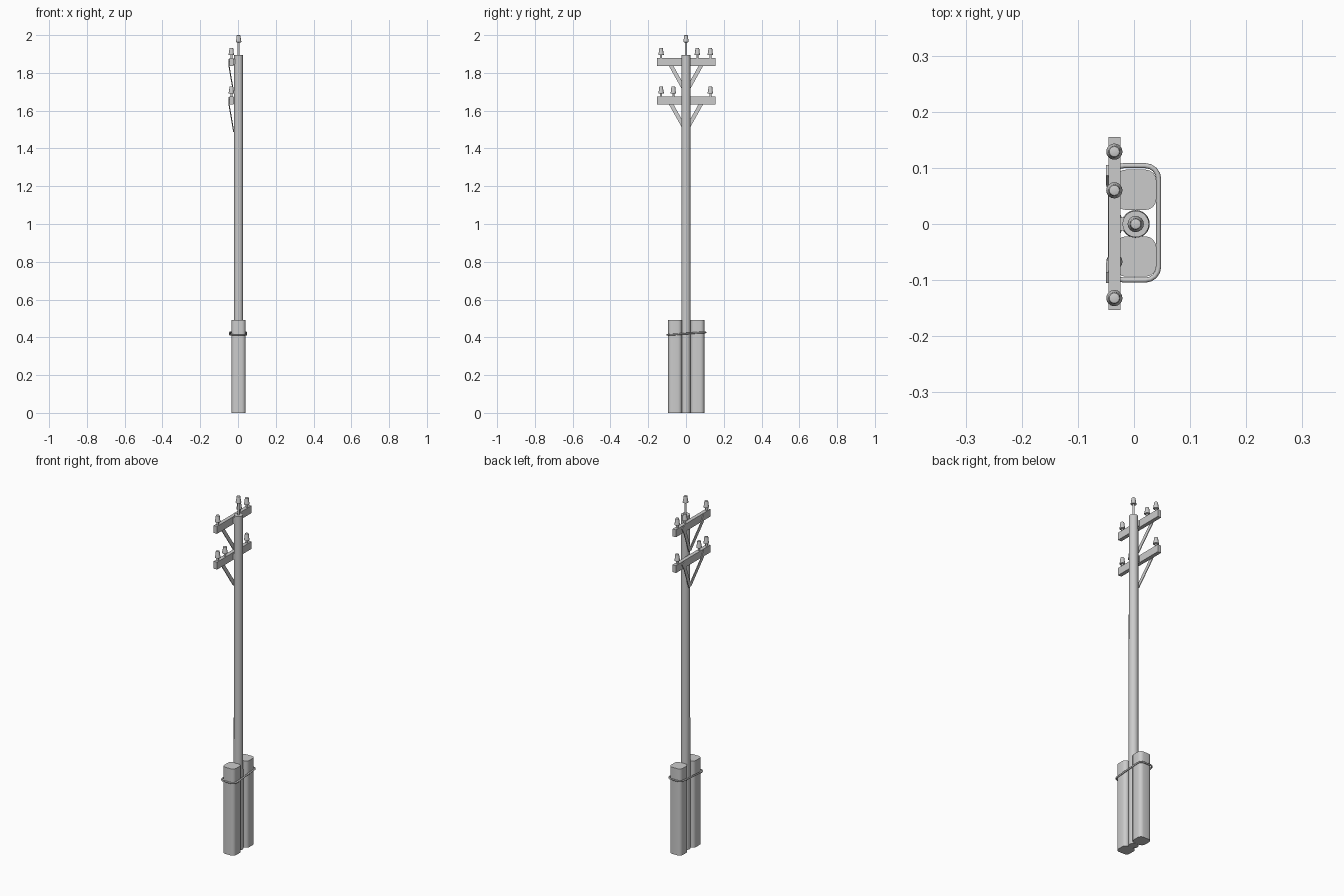
import bpy, bmesh, math
from mathutils import Vector

if "Cube" in bpy.data.objects:
    bpy.data.objects.remove(bpy.data.objects["Cube"])

PX = 0.003  # pole centre in x


def finish(name, bm, smooth=True):
    bmesh.ops.recalc_face_normals(bm, faces=bm.faces)
    me = bpy.data.meshes.new(name)
    bm.to_mesh(me)
    bm.free()
    ob = bpy.data.objects.new(name, me)
    bpy.context.collection.objects.link(ob)
    if smooth:
        bpy.ops.object.select_all(action='DESELECT')
        ob.select_set(True)
        bpy.context.view_layer.objects.active = ob
        bpy.ops.object.shade_smooth_by_angle(angle=math.radians(40))
    return ob


def loft(name, rings):
    """Skin a stack of equal-length closed rings and cap both ends."""
    bm = bmesh.new()
    vs = [[bm.verts.new(p) for p in r] for r in rings]
    n = len(vs[0])
    for a, b in zip(vs, vs[1:]):
        for i in range(n):
            bm.faces.new((a[i], a[(i + 1) % n], b[(i + 1) % n], b[i]))
    bm.faces.new(vs[0][::-1])
    bm.faces.new(vs[-1])
    return finish(name, bm)


def lathe(name, profile, x, y, z, n=16):
    ang = [2 * math.pi * i / n for i in range(n)]
    return loft(name, [[(x + r * math.cos(a), y + r * math.sin(a), z + h) for a in ang]
                       for r, h in profile])


def rounded_rect(cx, cy, hx, hy, r, seg=4, bulge=0.0):
    pts = []
    for k, (sx, sy) in enumerate([(1, 1), (-1, 1), (-1, -1), (1, -1)]):
        for i in range(seg + 1):
            a = math.pi / 2 * (k + i / seg)
            pts.append((cx + sx * (hx - r) + r * math.cos(a),
                        cy + sy * (hy - r) + r * math.sin(a)))
    return pts


def box(name, lo, hi):
    return loft(name, [[(lo[0], lo[1], z), (hi[0], lo[1], z), (hi[0], hi[1], z), (lo[0], hi[1], z)]
                       for z in (lo[2], hi[2])])


# Main pole
lathe("pole", [(0.025, 0), (0.0235, 1.894)], PX, 0, 0, 24)

# Support stubs on both sides of the pole
for side, cy in (("left", -0.058), ("right", 0.061)):
    outline = rounded_rect(0.003, cy, 0.037, 0.036, 0.02)
    loft("stub_post_" + side, [[(x, y, z) for x, y in outline] for z in (0, 0.492)])

# Wire loop lashed around the stubs, slightly slanted
cu = bpy.data.curves.new("lashing_wire", 'CURVE')
cu.dimensions = '3D'
cu.bevel_depth = 0.0045
cu.bevel_resolution = 2
loop = rounded_rect(0.001, 0.002, 0.043, 0.102, 0.024)
sp = cu.splines.new('POLY')
sp.points.add(len(loop) - 1)
for p, (x, y) in zip(sp.points, loop):
    p.co = (x, y, 0.42 + 0.09 * y if abs(y) < 0.07 else 0.42 + math.copysign(0.006, y), 1)
sp.use_cyclic_u = True
bpy.context.collection.objects.link(bpy.data.objects.new("lashing_wire", cu))


# Insulator: pin plus flared bell, base at z
def insulator(name, x, y, z, pin):
    lathe(name + "_pin", [(0.006, -0.005), (0.006, pin + 0.01)], x, y, z, 10)
    bell = [(0.011, 0), (0.0145, 0.001), (0.0145, 0.006), (0.0125, 0.012), (0.0105, 0.032),
            (0.009, 0.037), (0.006, 0.038)]
    lathe(name + "_bell", bell, x, y, z + pin)


# Flat brace strap: lies on the arm face, then bends back to the pole
def brace(name, side, zb):
    path = [Vector((-0.0475, side * 0.096, zb + 0.033)),
            Vector((-0.0475, side * 0.078, zb)),
            Vector((-0.0235, 0, zb - 0.14))]
    d = (path[-1] - path[0])
    across = Vector((0, d.z, -d.y)).normalized() * 0.0105
    t = Vector((0.002, 0, 0))
    loft(name, [[p + across + t, p - across + t, p - across - t, p + across - t] for p in path])


# Crossarms with braces, bolts and insulators
for level, zb, ys in (("upper", 1.836, (-0.132, 0.06, 0.129)),
                      ("lower", 1.633, (-0.132, -0.067, 0.129))):
    box(level + "_crossarm", (-0.0455, -0.153, zb), (-0.0245, 0.155, zb + 0.042))
    box(level + "_arm_mount", (-0.026, -0.012, zb + 0.005), (-0.01, 0.012, zb + 0.037))
    for i, y in enumerate(ys):
        insulator(f"{level}_insulator_{i + 1}", -0.035, y, zb + 0.042, 0.016)
    for side in (-1, 1):
        brace(f"{level}_brace_{'left' if side < 0 else 'right'}", side, zb)

# Pole-top insulator
insulator("top_insulator", PX, 0, 1.894, 0.068)
